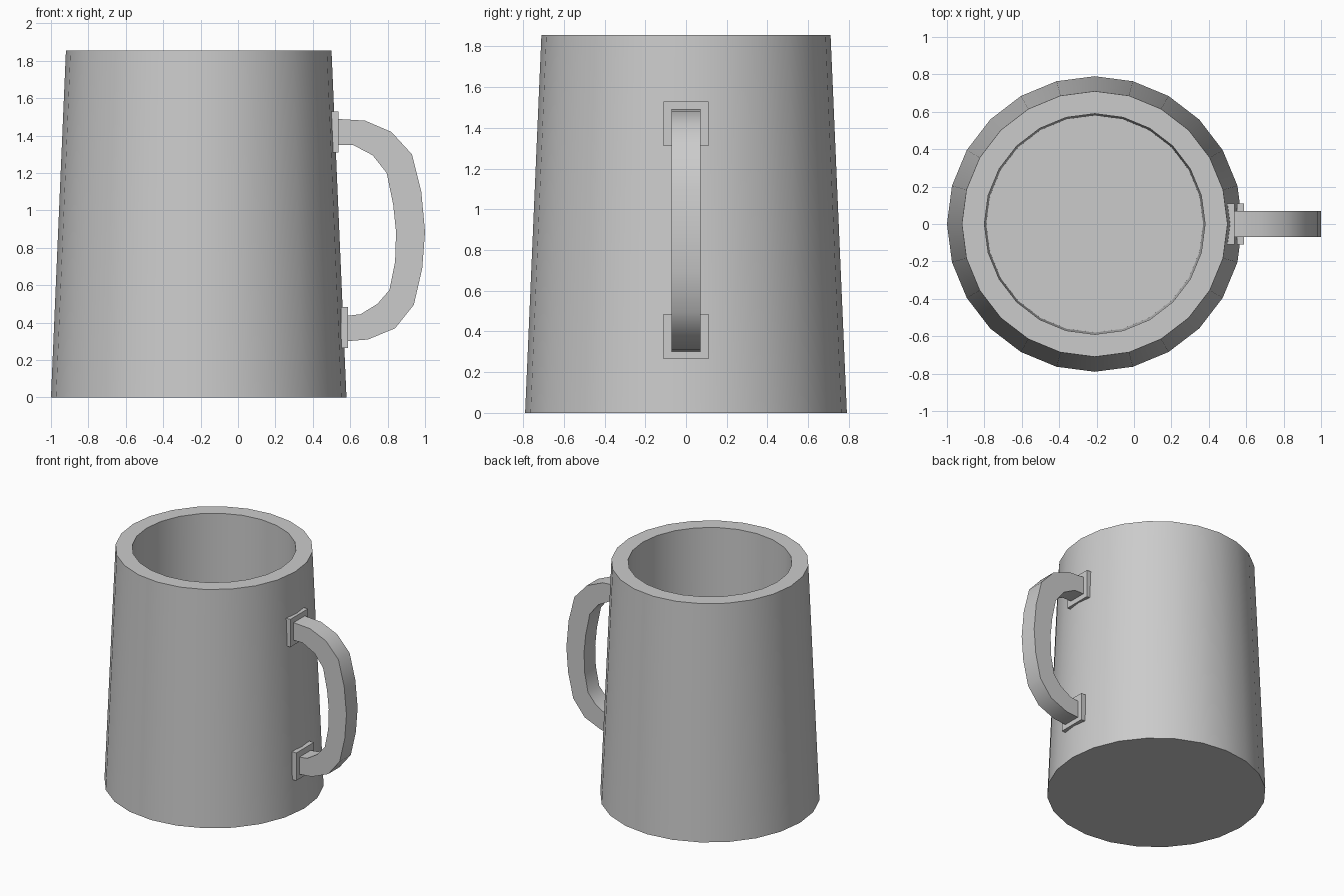
import bpy, bmesh, math

cube = bpy.data.objects.get("Cube")
if cube:
    bpy.data.objects.remove(cube, do_unlink=True)

grey = bpy.data.materials.new("plain_grey")
grey.use_nodes = True
grey.diffuse_color = (0.6, 0.6, 0.6, 1)
grey.node_tree.nodes["Principled BSDF"].inputs["Base Color"].default_value = (0.6, 0.6, 0.6, 1)


def finish(name, bm, smooth=True):
    """Turn a bmesh into a named, coloured object."""
    bmesh.ops.recalc_face_normals(bm, faces=bm.faces)
    mesh = bpy.data.meshes.new(name)
    bm.to_mesh(mesh)
    bm.free()
    mesh.materials.append(grey)
    obj = bpy.data.objects.new(name, mesh)
    bpy.context.collection.objects.link(obj)
    if smooth:
        bpy.ops.object.select_all(action='DESELECT')
        obj.select_set(True)
        bpy.context.view_layer.objects.active = obj
        bpy.ops.object.shade_smooth_by_angle(angle=math.radians(35))
    return obj


# Mug body: tapered outer wall, flat rim, inner wall and floor
SIDES, CENTRE_X = 24, -0.21
profile = [(0.79, 0), (0.71, 1.855), (0.59, 1.855), (0.58, 0.12)]
bm = bmesh.new()
rings = []
for radius, z in profile:
    angles = [math.tau * i / SIDES for i in range(SIDES)]
    rings.append([bm.verts.new((CENTRE_X + radius * math.cos(a), radius * math.sin(a), z))
                  for a in angles])
for low, high in zip(rings, rings[1:]):
    for i in range(SIDES):
        j = (i + 1) % SIDES
        bm.faces.new((low[i], low[j], high[j], high[i]))
bm.faces.new(rings[0])
bm.faces.new(rings[-1])
finish("mug_body", bm)

# Handle: square-section bar following matching outer and inner curves
outer = [(0.52, 1.49), (0.68, 1.48), (0.82, 1.42), (0.93, 1.30), (0.98, 1.10), (1.0, 0.885),
         (0.985, 0.69), (0.94, 0.495), (0.84, 0.37), (0.695, 0.31), (0.57, 0.30)]
inner = [(0.52, 1.35), (0.615, 1.35), (0.72, 1.295), (0.795, 1.20), (0.83, 1.03), (0.845, 0.885),
         (0.84, 0.725), (0.81, 0.575), (0.745, 0.50), (0.655, 0.445), (0.57, 0.435)]
HALF_WIDTH = 0.07
bm = bmesh.new()
sections = []
for (ox, oz), (ix, iz) in zip(outer, inner):
    sections.append([bm.verts.new(p) for p in (
        (ox, -HALF_WIDTH, oz), (ox, HALF_WIDTH, oz),
        (ix, HALF_WIDTH, iz), (ix, -HALF_WIDTH, iz))])
for a, b in zip(sections, sections[1:]):
    for i in range(4):
        j = (i + 1) % 4
        bm.faces.new((a[i], a[j], b[j], b[i]))
bm.faces.new(sections[0])
bm.faces.new(sections[-1])
finish("handle", bm)

# Mounting plates where the handle meets the body
for name, x, z in (("upper_plate", 0.517, 1.42), ("lower_plate", 0.569, 0.375)):
    bm = bmesh.new()
    bmesh.ops.create_cube(bm, size=1)
    bmesh.ops.scale(bm, vec=(0.038, 0.22, 0.22), verts=bm.verts)
    bmesh.ops.translate(bm, vec=(x, 0, z), verts=bm.verts)
    finish(name, bm, smooth=False)
